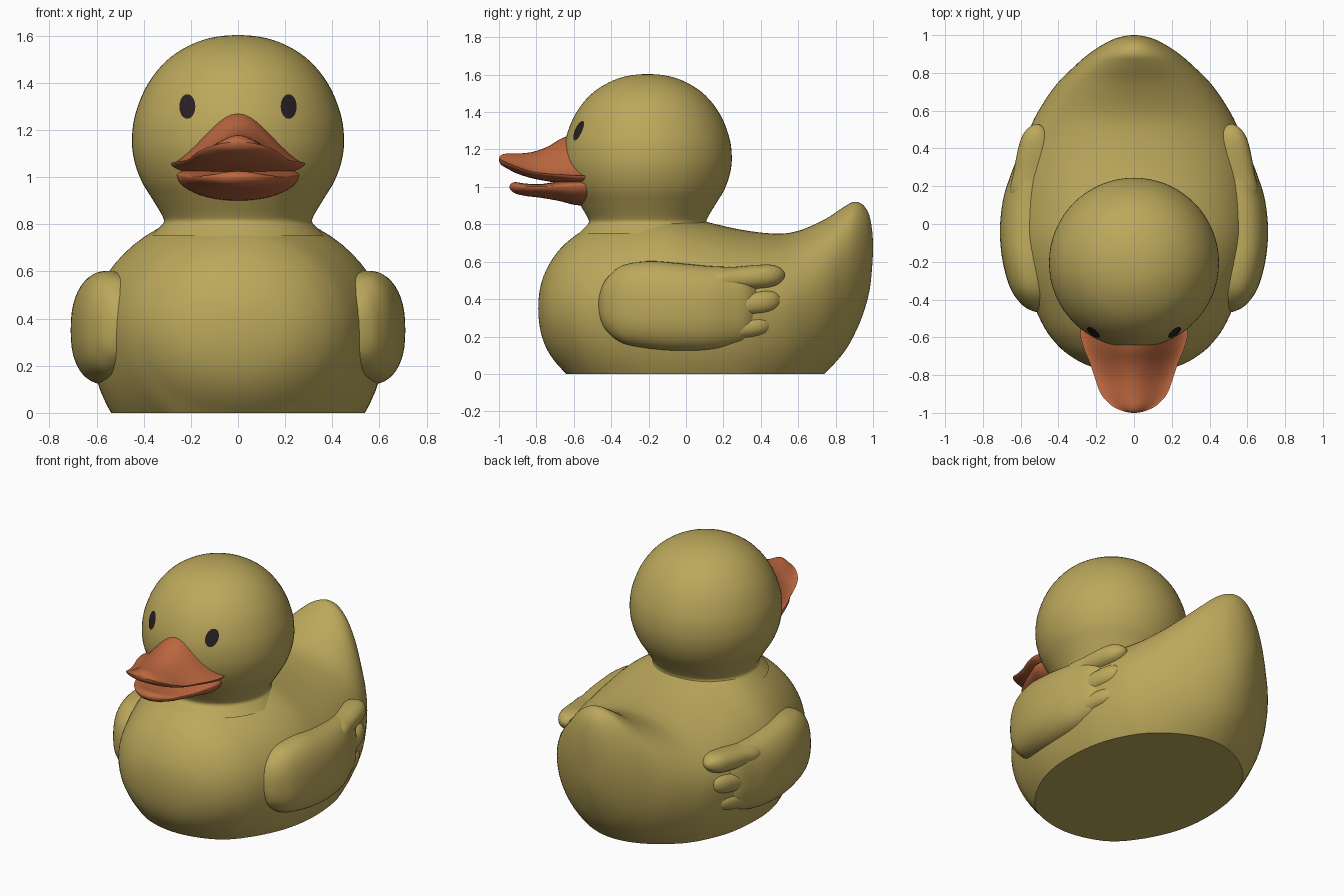
import bpy, bmesh, math

if "Cube" in bpy.data.objects:
    bpy.data.objects.remove(bpy.data.objects["Cube"])


def material(name, rgb):
    m = bpy.data.materials.new(name)
    m.diffuse_color = (*rgb, 1)
    m.use_nodes = True
    m.node_tree.nodes["Principled BSDF"].inputs["Base Color"].default_value = m.diffuse_color
    return m


YELLOW = material("duck yellow", (0.50, 0.39, 0.105))
ORANGE = material("bill orange", (0.50, 0.135, 0.05))
DARK = material("eye dark", (0.022, 0.014, 0.016))


def smooth_path(pts, first, last, sub=5):
    """Catmull-Rom through pts, with the given phantom end points."""
    p = [first] + pts + [last]
    out = []
    for i in range(1, len(p) - 2):
        for k in range(sub):
            t = k / sub
            out.append([0.5 * (2 * b + (c - a) * t + (2 * a - 5 * b + 4 * c - d) * t * t
                               + (3 * b - a - 3 * c + d) * t ** 3)
                        for a, b, c, d in zip(p[i - 1], p[i], p[i + 1], p[i + 2])])
    out.append(list(pts[-1]))
    return out


def skin(bm, rings):
    """Join closed rings of points into a capped tube."""
    vs = [[bm.verts.new(co) for co in r] for r in rings]
    n = len(vs[0])
    for a, b in zip(vs, vs[1:]):
        for j in range(n):
            bm.faces.new((a[j], a[(j + 1) % n], b[(j + 1) % n], b[j]))
    bm.faces.new(vs[0])
    bm.faces.new(vs[-1])


def loft(bm, stations, power=2.0, peaked=False, n=64):
    """Sections along y; station = (y, top z, bottom z, half width, widest z, centre x)."""
    st = [tuple(s) if len(s) == 6 else (*s, 0.0) for s in stations]

    def phantom(end, nxt):
        if end[3] == 0:      # rounded pole
            return (nxt[0], nxt[2], nxt[1], -nxt[3], nxt[4], nxt[5])
        return end
    rings = []
    for y, zt, zb, w, zm, cx in smooth_path(st, phantom(st[0], st[1]), phantom(st[-1], st[-2])):
        ring = []
        for j in range(n):
            a = 2 * math.pi * j / n
            c, s = math.cos(a), math.sin(a)
            x = math.copysign(abs(c) ** (2 / power), c)
            h = abs(s) ** (2 / power)
            if peaked and s > 0:
                h = ((1 + math.cos(math.pi * x)) / 2) ** 0.85
            z = zm + (zt - zm) * h if s > 0 else zm - (zm - zb) * h
            ring.append((cx + w * x, y, z))
        rings.append(ring)
    skin(bm, rings)


def finish(bm, name, mat, angle=45):
    bmesh.ops.remove_doubles(bm, verts=bm.verts[:], dist=0.0004)
    bmesh.ops.recalc_face_normals(bm, faces=bm.faces[:])
    me = bpy.data.meshes.new(name)
    bm.to_mesh(me)
    bm.free()
    me.materials.append(mat)
    ob = bpy.data.objects.new(name, me)
    bpy.context.collection.objects.link(ob)
    bpy.ops.object.select_all(action='DESELECT')
    ob.select_set(True)
    bpy.context.view_layer.objects.active = ob
    bpy.ops.object.shade_smooth_by_angle(angle=math.radians(angle))
    return ob


def mirror(ob):
    ob.modifiers.new("mirror", 'MIRROR').use_axis[0] = True


# Body with upturned tail, cut flat at the base
bm = bmesh.new()
loft(bm, [(-.79, .35, .35, 0, .35), (-.78, .46, .24, .12, .35), (-.75, .55, .145, .24, .35),
          (-.70, .635, .065, .335, .35), (-.63, .71, -.01, .415, .35), (-.52, .78, -.12, .49, .35),
          (-.30, .85, -.25, .58, .35), (-.1, .865, -.31, .625, .35), (.1, .815, -.32, .63, .35),
          (.3, .77, -.28, .61, .35), (.48, .75, -.2, .56, .36), (.6, .765, -.12, .505, .38),
          (.74, .825, .0, .41, .43), (.84, .89, .11, .31, .50), (.9, .92, .21, .24, .55),
          (.95, .90, .33, .165, .60), (.985, .83, .47, .09, .65), (1.0, .68, .68, 0, .68)])
cut = bmesh.ops.bisect_plane(bm, geom=bm.verts[:] + bm.edges[:] + bm.faces[:], dist=1e-5,
                             plane_co=(0, 0, 0), plane_no=(0, 0, -1), clear_outer=True)
bmesh.ops.holes_fill(bm, edges=[e for e in bm.edges if e.is_boundary], sides=0)
finish(bm, "body", YELLOW, 35)

# Head and neck, turned round a vertical axis at y = -0.2
HEAD_Y = -0.205
profile = smooth_path([(.37, .75), (.335, .785), (.315, .81), (.323, .84), (.365, .91), (.41, .985),
                       (.44, 1.07), (.45, 1.16), (.435, 1.27), (.38, 1.4), (.285, 1.51),
                       (.15, 1.582), (0, 1.603)], (.40, .72), (-.15, 1.582))
bm = bmesh.new()
skin(bm, [[(r * math.cos(2 * math.pi * j / 64), HEAD_Y + r * math.sin(2 * math.pi * j / 64), z)
           for j in range(64)] for r, z in profile])
finish(bm, "head", YELLOW)


def head_radius(z):
    for (r0, z0), (r1, z1) in zip(profile, profile[1:]):
        if z0 <= z <= z1:
            return r0 + (r1 - r0) * (z - z0) / (z1 - z0)
    return 0


# Upper and lower bill
bm = bmesh.new()
loft(bm, [(-.50, 1.30, 1.0, .27, 1.06), (-.58, 1.285, 1.0, .285, 1.06), (-.66, 1.262, 1.015, .265, 1.065),
          (-.74, 1.215, 1.03, .232, 1.07), (-.82, 1.187, 1.045, .205, 1.08), (-.90, 1.178, 1.07, .175, 1.105),
          (-.96, 1.178, 1.10, .12, 1.13), (-.99, 1.168, 1.12, .06, 1.145), (-1.0, 1.147, 1.147, 0, 1.147)],
     peaked=True)
finish(bm, "upper_bill", ORANGE)
bm = bmesh.new()
loft(bm, [(-.50, 1.05, .90, .25, 1.01), (-.59, 1.045, .903, .26, 1.01), (-.68, 1.03, .925, .23, 1.005),
          (-.78, 1.015, .942, .19, 1.0), (-.86, 1.018, .952, .145, 1.0), (-.92, 1.025, .968, .08, 1.0),
          (-.945, 1.0, 1.0, 0, 1.0)])
finish(bm, "lower_bill", ORANGE)

# Eyes: thin oval patches lying on the head
bm = bmesh.new()
rings = []
for k in range(5):
    ring = []
    for j in range(24):
        a = 2 * math.pi * j / 24
        x = .215 + .034 * k / 4 * math.cos(a)
        z = 1.30 + .052 * k / 4 * math.sin(a)
        ring.append(bm.verts.new((x, HEAD_Y - math.sqrt(head_radius(z) ** 2 - x * x) - .005, z)))
    rings.append(ring)
for a, b in zip(rings, rings[1:]):
    for j in range(24):
        bm.faces.new((a[j], b[j], b[(j + 1) % 24], a[(j + 1) % 24]))
mirror(finish(bm, "eyes", DARK))

# Wings: rounded pad plus three trailing feathers
bm = bmesh.new()
loft(bm, [(-.47, .37, .37, 0, .37, .49), (-.455, .45, .285, .055, .365, .495), (-.42, .515, .225, .09, .36, .51),
          (-.34, .58, .165, .125, .36, .53), (-.2, .603, .135, .15, .36, .545), (-.04, .592, .12, .16, .35, .55),
          (.12, .577, .125, .145, .35, .55), (.24, .57, .15, .115, .36, .545), (.34, .55, .20, .075, .38, .54),
          (.40, .38, .38, 0, .38, .53)], power=2.4, n=48)
for y0, z0, y1, z1, half in ((.02, .485, .53, .53, .066), (.02, .33, .515, .395, .07), (-.05, .195, .47, .265, .062)):
    rows = []
    for t in (0, .03, .12, .3, .5, .7, .85, .95, 1):
        f = min(1, math.sqrt(max(0, 1 - max(0, t - .75) ** 2 / .0625))) * min(1, math.sqrt(t / .3))
        z = z0 + (z1 - z0) * t
        rows.append((y0 + (y1 - y0) * t, z + half * f, z - half * f,
                     (.135 - .06 * t) * f, z, .55 - .035 * t))
    loft(bm, rows, power=2.3, n=32)
mirror(finish(bm, "wings", YELLOW))
